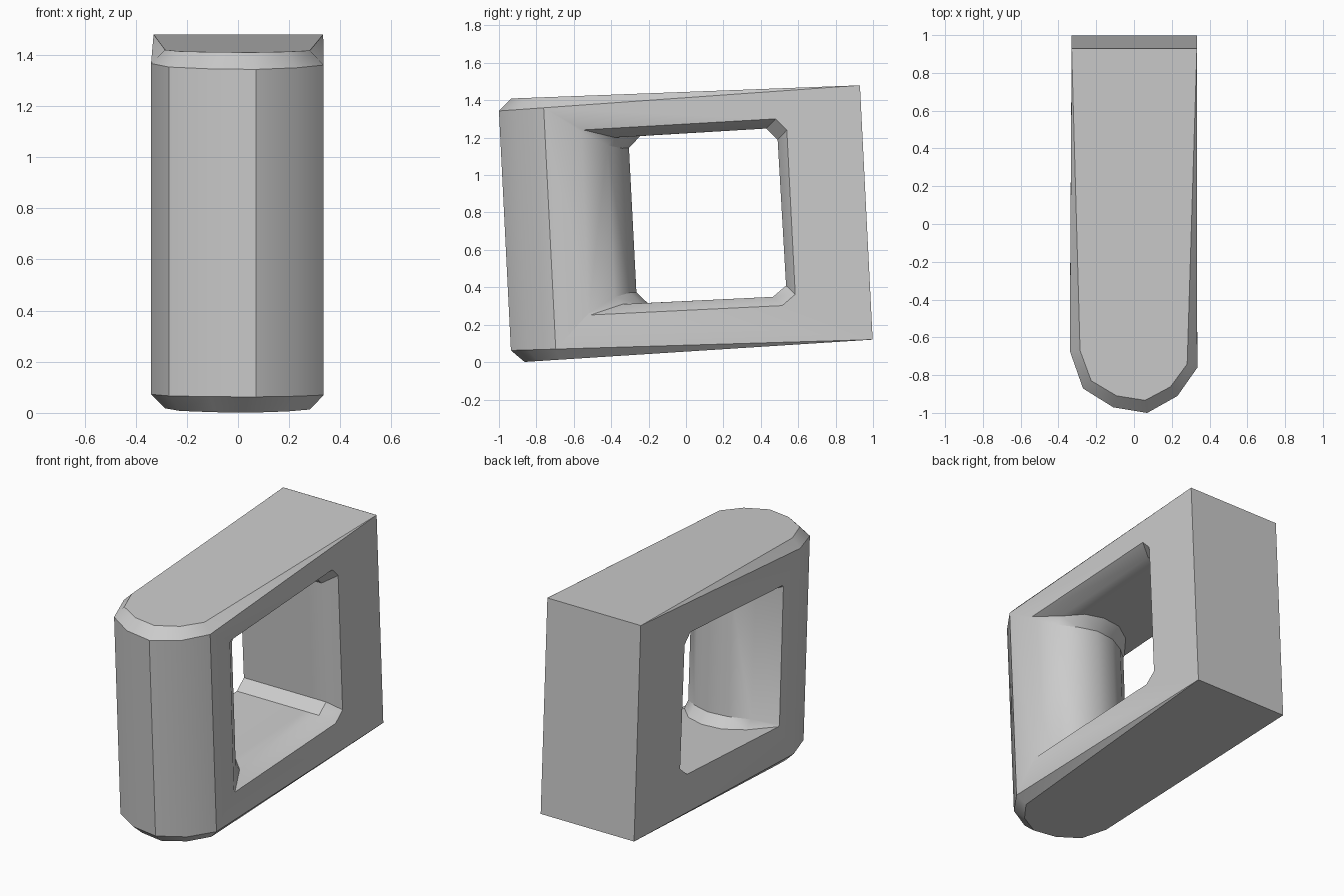
import bpy
import bmesh
import math

default = bpy.data.objects.get("Cube")
if default:
    bpy.data.objects.remove(default, do_unlink=True)

grey = bpy.data.materials.new("plain_grey")
grey.use_nodes = True
colour = (0.6, 0.6, 0.6, 1)
grey.diffuse_color = colour
grey.node_tree.nodes["Principled BSDF"].inputs["Base Color"].default_value = colour


def loft(name, rings):
    """Closed solid through rings of equal point count."""
    bm = bmesh.new()
    loops = [[bm.verts.new(p) for p in ring] for ring in rings]
    n = len(loops[0])
    for a, b in zip(loops, loops[1:]):
        for i in range(n):
            j = (i + 1) % n
            bm.faces.new((a[i], a[j], b[j], b[i]))
    bm.faces.new(loops[0])
    bm.faces.new(loops[-1])
    bmesh.ops.recalc_face_normals(bm, faces=bm.faces)
    mesh = bpy.data.meshes.new(name)
    bm.to_mesh(mesh)
    bm.free()
    mesh.materials.append(grey)
    obj = bpy.data.objects.new(name, mesh)
    bpy.context.collection.objects.link(obj)
    return obj


# Plan outline: square back, rounded front
plan = [(-0.33, 0.937), (-0.34, -0.67), (-0.27, -0.87), (-0.11, -0.97),
        (0.07, -1.0), (0.23, -0.91), (0.335, -0.76), (0.333, 0.937)]


def outline(height, inset):
    """Leaning ring; the front points may be drawn inwards."""
    ring = []
    for x, y in plan:
        if inset and y < 0:
            x *= 0.84
            y = -0.65 + (y + 0.65) * 0.8
        lean = y
        for _ in range(3):
            z = height(lean)
            lean = y - 0.05 * (z - 1.34)
        ring.append((x, lean, z))
    return ring


body = loft("handle_body", [
    outline(lambda y: max(0, 0.064 * (y + 0.88)), True),
    outline(lambda y: 0.07 + 0.03 * (y + 0.69), False),
    outline(lambda y: 1.36 + 0.071 * (y + 0.76), False),
    outline(lambda y: 1.41 + 0.0375 * (y + 0.92), True)])


# Opening: curved front wall, chamfered corners, flared on the left side
def section(x, front, flare, c):
    def top(y):
        return 1.222 + 0.055 * y + flare

    def base(y):
        return 0.325 + 0.045 * y - flare

    low, back, back_low = front + 0.04, 0.49 + flare, 0.535 + flare
    pts = [(front, top(front) - c), (front + c, top(front + c)),
           (back - 0.06, top(back)), (back, top(back) - 0.06),
           (back_low, base(back_low) + 0.06), (back_low - 0.07, base(back_low)),
           (low + c, base(low + c)), (low, base(low) + c)]
    return [(x, y, z) for y, z in pts]


stations = [(-0.45, -0.60, 0, 0.01), (-0.335, -0.50, 0, 0.01),
            (-0.22, -0.39, 0, 0.05), (-0.10, -0.32, 0, 0.06),
            (0.03, -0.305, 0, 0.06), (0.15, -0.34, 0, 0.06),
            (0.25, -0.42, 0, 0.04), (0.335, -0.56, 0.05, 0.01),
            (0.45, -0.74, 0.11, 0.01)]
cutter = loft("opening_cutter", [section(*s) for s in stations])
cutter.hide_render = True

cut = body.modifiers.new("opening", "BOOLEAN")
cut.operation = "DIFFERENCE"
cut.solver = "EXACT"
cut.object = cutter
bpy.context.view_layer.objects.active = body
body.select_set(True)
bpy.ops.object.modifier_apply(modifier=cut.name)
bpy.data.objects.remove(cutter, do_unlink=True)

# Soft rounding on the column, crisp edges elsewhere
bpy.ops.object.shade_smooth_by_angle(angle=math.radians(33))
